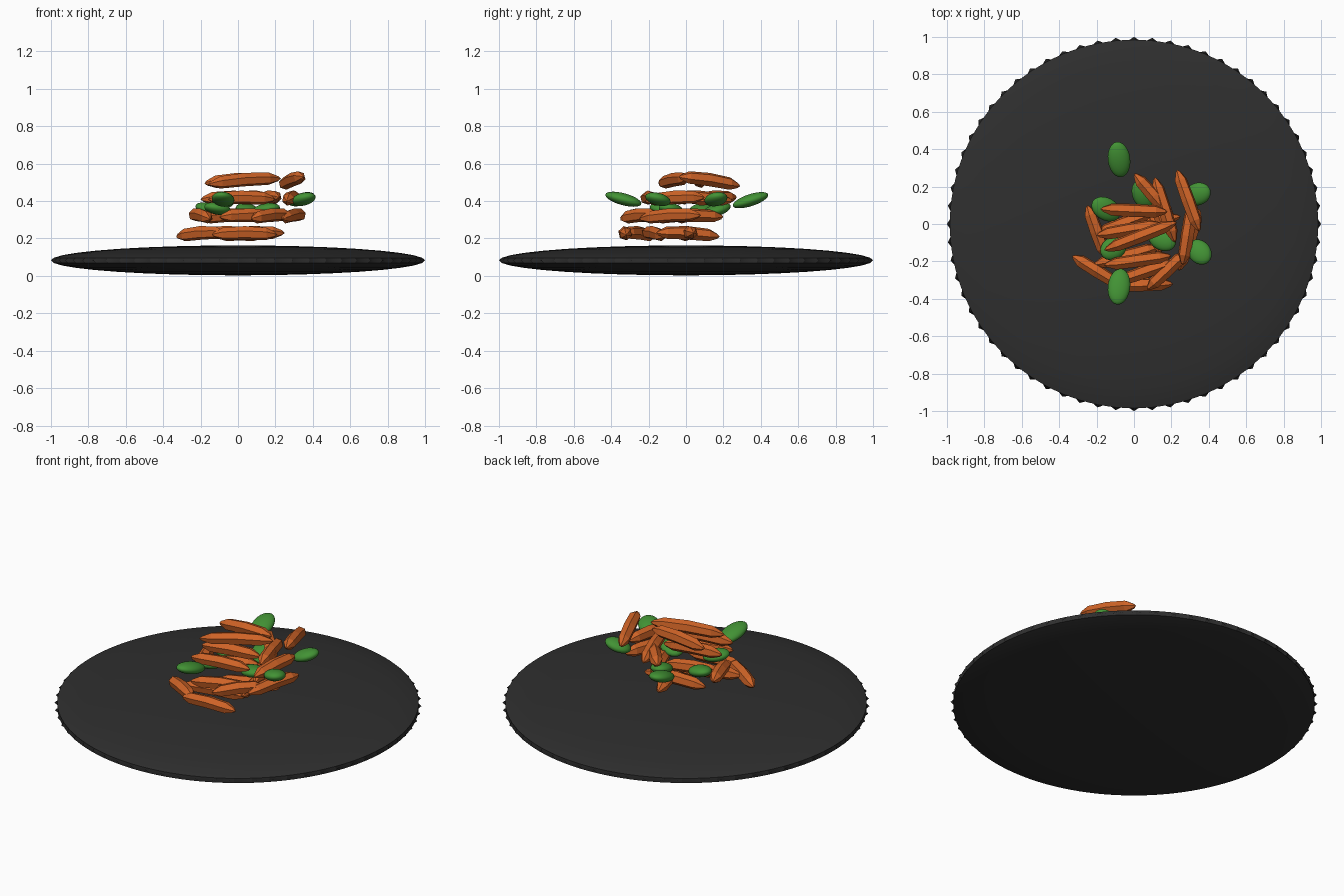
import bpy, bmesh, math
from mathutils import Vector, Matrix

if "Cube" in bpy.data.objects:
    bpy.data.objects.remove(bpy.data.objects["Cube"])


def material(name, color):
    m = bpy.data.materials.new(name)
    m.use_nodes = True
    m.diffuse_color = (*color, 1)
    bsdf = m.node_tree.nodes["Principled BSDF"]
    bsdf.inputs["Base Color"].default_value = (*color, 1)
    bsdf.inputs["Roughness"].default_value = 0.7
    return m


SLATE = material("dark slate", (0.028, 0.028, 0.028))
ORANGE = material("burnt orange", (0.62, 0.125, 0.02))
GREEN = material("leaf green", (0.055, 0.29, 0.035))


def finish(bm, name, mat, smooth=False):
    bmesh.ops.recalc_face_normals(bm, faces=bm.faces)
    mesh = bpy.data.meshes.new(name)
    bm.to_mesh(mesh)
    bm.free()
    mesh.materials.append(mat)
    for p in mesh.polygons:
        p.use_smooth = smooth
    obj = bpy.data.objects.new(name, mesh)
    bpy.context.collection.objects.link(obj)
    return obj


def loft(bm, rings, start, end):
    """Join rings of points into a closed skin with a tip at either end."""
    rings = [[bm.verts.new(p) for p in ring] for ring in rings]
    n = len(rings[0])
    for a, b in zip(rings, rings[1:]):
        for i in range(n):
            j = (i + 1) % n
            bm.faces.new((a[i], a[j], b[j], b[i]))
    for tip, ring in ((start, rings[0]), (end, rings[-1])):
        v = bm.verts.new(tip)
        for i in range(n):
            bm.faces.new((v, ring[i], ring[(i + 1) % n]))


# Plate: a flattened ellipsoid with a zigzag rim
def plate():
    teeth, half = 64, 0.08
    mid = 0.083
    rings = []
    for k in range(-8, 9):
        lat = k / 9 * math.pi / 2
        ring = []
        for i in range(teeth * 2):
            a = math.pi * i / teeth + math.pi / 2
            r = math.cos(lat)
            if k == 0 and i % 2:
                r = 0.972
            ring.append((r * math.cos(a), r * math.sin(a), mid + half * math.sin(lat)))
        rings.append(ring)
    bm = bmesh.new()
    loft(bm, rings, (0, 0, mid - half), (0, 0, mid + half))
    obj = finish(bm, "plate", SLATE, True)
    bpy.context.view_layer.objects.active = obj
    obj.select_set(True)
    bpy.ops.object.shade_smooth_by_angle(angle=math.radians(30))
    obj.select_set(False)


# Stick: a six-sided bar with pointed ends and a slight bow
def stick(name, x1, y1, x2, y2, z, rise):
    a, b = Vector((x1, y1, z - rise)), Vector((x2, y2, z + rise))
    along = (b - a).normalized()
    side = along.cross(Vector((0, 0, 1))).normalized()
    up = side.cross(along)
    rings = []
    for t, r in ((0.04, 0.014), (0.17, 0.034), (0.5, 0.037), (0.83, 0.034), (0.96, 0.014)):
        c = a.lerp(b, t) + up * 0.01 * math.sin(math.pi * t)
        rings.append([c + side * r * math.cos(i * math.pi / 3 + 0.3)
                      + up * r * math.sin(i * math.pi / 3 + 0.3) for i in range(6)])
    bm = bmesh.new()
    loft(bm, rings, a, b)
    finish(bm, name, ORANGE)


# Leaf: a flat smooth oval, tilted up along its heading
def leaf(name, x, y, z, heading, tilt, length=0.2):
    bm = bmesh.new()
    bmesh.ops.create_uvsphere(bm, u_segments=24, v_segments=14, radius=1)
    place = (Matrix.Translation((x, y, z))
             @ Matrix.Rotation(math.radians(heading), 4, "Z")
             @ Matrix.Rotation(math.radians(-tilt), 4, "Y")
             @ Matrix.Diagonal((length / 2, 0.06, 0.032, 1)))
    bmesh.ops.transform(bm, matrix=place, verts=bm.verts)
    finish(bm, name, GREEN, True)


plate()

# Each tier: height, then sticks as start, end and rise
tiers = [
    (0.22, [(-.33, -.17, -.07, -.33, .01), (-.14, -.33, .21, -.32, 0), (-.12, -.02, .25, .04, .01),
            (.06, .18, .14, -.16, .01), (-.22, -.22, .14, -.12, -.01)]),
    (0.315, [(.07, -.35, .28, -.15, .01), (.24, -.25, .35, .08, .01), (-.25, .1, -.15, -.18, -.01),
             (-.2, -.05, .1, .06, .01), (-.1, -.31, .22, -.2, 0), (.08, .2, .2, -.12, 0)]),
    (0.41, [(-.16, -.22, .2, -.17, 0), (0, .27, .21, .03, -.01), (.11, .25, .22, -.1, .01),
            (-.2, -.06, .15, 0, 0), (.26, -.22, .31, .1, .01)]),
    (0.505, [(-.18, .08, .18, .065, .01), (-.16, -.14, .23, .01, .015), (.23, .29, .35, -.04, .025)]),
]
for level, (z, sticks) in enumerate(tiers, 1):
    for i, (x1, y1, x2, y2, rise) in enumerate(sticks, 1):
        stick(f"stick_tier{level}_{i}", x1, y1, x2, y2, z, rise)

leaves = [
    (-.08, .345, .405, 97, 18), (-.08, -.335, .41, 263, 15),
    (.34, .16, .41, 20, 18, .15), (.35, -.15, .41, -50, 15, .15),
    (-.15, .08, .355, 150, 15, .17), (-.11, -.13, .36, 210, 10, .15),
    (.05, .16, .35, 110, 18, .17), (.15, -.08, .355, -30, 10, .16),
]
for i, spec in enumerate(leaves, 1):
    leaf(f"leaf_{i}", *spec)
